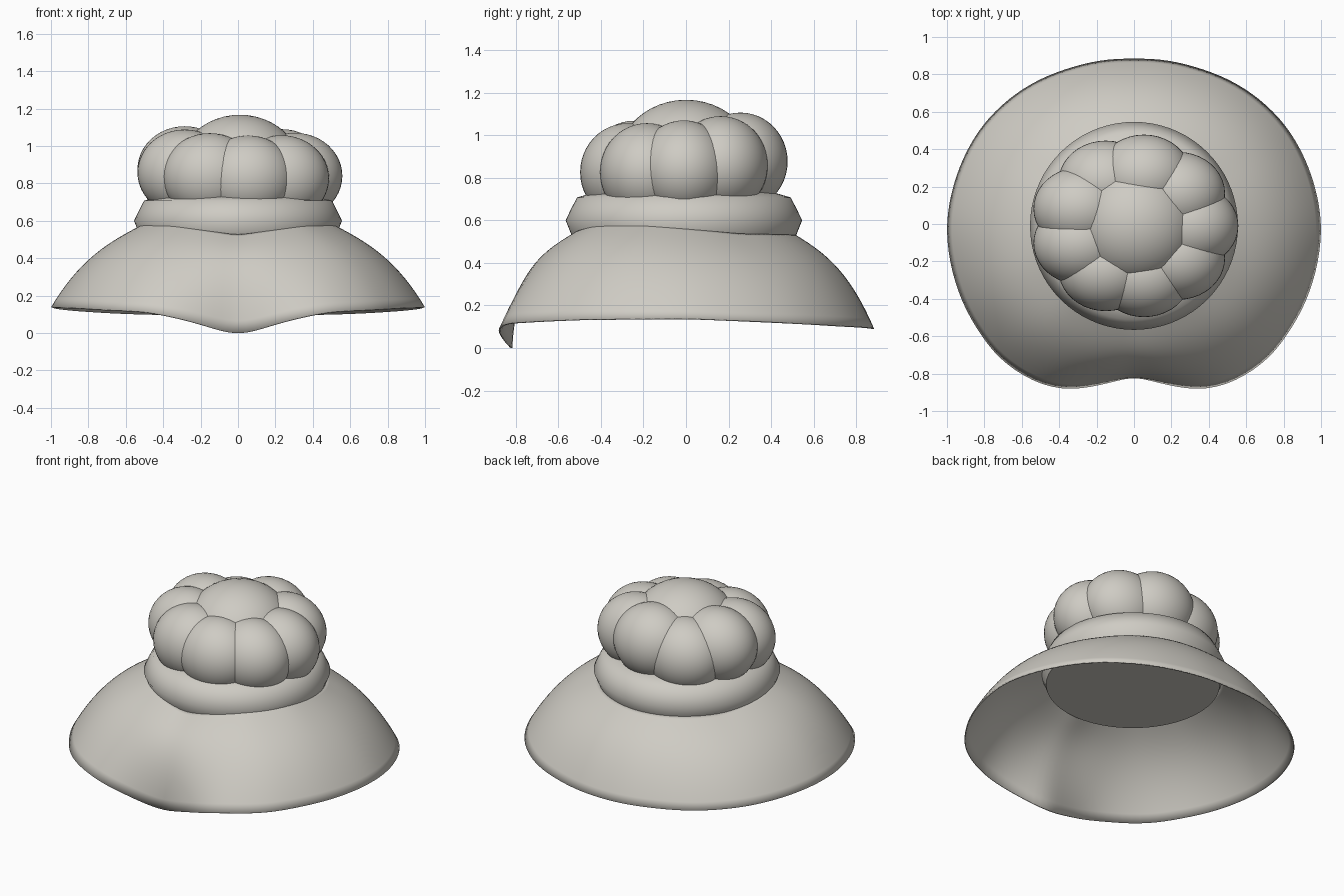
import bpy, bmesh, math

if "Cube" in bpy.data.objects:
    bpy.data.objects.remove(bpy.data.objects["Cube"])

felt = bpy.data.materials.new("warm grey felt")
felt.diffuse_color = (0.62, 0.60, 0.55, 1)
felt.use_nodes = True
felt.node_tree.nodes["Principled BSDF"].inputs["Base Color"].default_value = felt.diffuse_color


def make(name, bm, angle=35):
    bmesh.ops.recalc_face_normals(bm, faces=bm.faces[:])
    mesh = bpy.data.meshes.new(name)
    bm.to_mesh(mesh)
    bm.free()
    ob = bpy.data.objects.new(name, mesh)
    bpy.context.collection.objects.link(ob)
    mesh.materials.append(felt)
    bpy.ops.object.select_all(action='DESELECT')
    ob.select_set(True)
    bpy.context.view_layer.objects.active = ob
    bpy.ops.object.shade_smooth_by_angle(angle=math.radians(angle))
    return ob


def skin(bm, rings):
    for a, b in zip(rings, rings[1:]):
        n = len(a)
        for i in range(n):
            j = (i + 1) % n
            bm.faces.new((a[i], a[j], b[j], b[i]))


def lerp_table(table, x):
    for (x0, y0), (x1, y1) in zip(table, table[1:]):
        if x <= x1:
            return y0 + (y1 - y0) * (x - x0) / (x1 - x0)
    return table[-1][1]


N, STEPS = 120, 18
turn = [360 * i / N for i in range(N)]


def loop_values(table, passes=3):
    v = [lerp_table(table, min(a, 360 - a)) for a in turn]
    for _ in range(passes):
        v = [(v[i - 1] + 2 * v[i] + v[(i + 1) % N]) / 4 for i in range(N)]
    return v


# Drooping brim by angle away from the back: round base shape,
# then a pinched notch at the front that only bends the outer edge
base_r = loop_values([(0, .882), (22, .90), (40, .935), (57, .965), (77, .985), (90, 1.0),
                      (105, 1.003), (120, 1.008), (133, 1.005), (143, .98), (158, .93),
                      (180, .895)])
base_z = loop_values([(0, .09), (40, .105), (90, .14), (120, .135), (143, .12), (180, .10)])
edge_r = loop_values([(0, 0), (125, 0), (143, .025), (152, .033), (158, .024),
                      (167, -.03), (176, -.075), (180, -.08)])
edge_z = loop_values([(0, 0), (150, 0), (160, -.03), (168, -.065), (176, -.103), (180, -.106)])
inner_z = loop_values([(0, .532), (60, .54), (90, .568), (110, .585), (140, .582),
                       (160, .555), (180, .525)])
lin = loop_values([(0, .52), (90, .58), (120, .53), (180, .5)])
bm = bmesh.new()
rings = []
for s in range(STEPS + 1):
    t = s / STEPS
    ring = []
    for i in range(N):
        a = math.radians(turn[i])
        r = .525 + (base_r[i] - .525) * t + edge_r[i] * t ** 4
        drop = lin[i] * t + (1 - lin[i]) * t ** 3
        z = inner_z[i] + (base_z[i] - inner_z[i]) * drop + edge_z[i] * t ** 4
        ring.append(bm.verts.new((r * math.sin(a), r * math.cos(a) - .01 * (1 - t), z)))
    rings.append(ring)
skin(bm, rings)
brim = make("brim", bm, 60)
thick = brim.modifiers.new("thickness", 'SOLIDIFY')
thick.thickness = .008
thick.offset = -1

# Hat band, closed below and gently domed above
bm = bmesh.new()
rings = []
for r, z in ((.518, .50), (.53, .535), (.556, .60), (.53, .655), (.502, .708), (.42, .732)):
    rings.append([bm.verts.new((r * math.cos(2 * math.pi * i / 72),
                                r * math.sin(2 * math.pi * i / 72) - .01, z))
                  for i in range(72)])
skin(bm, rings)
bm.faces.new(rings[0])
bm.faces.new(rings[-1])
make("hat_band", bm, 65)


# Puffy crown: a ring of nine lobes, higher at the back, around a central dome
def puff(name, loc, size):
    bm = bmesh.new()
    bmesh.ops.create_uvsphere(bm, u_segments=40, v_segments=24, radius=1)
    bmesh.ops.scale(bm, vec=size, verts=bm.verts)
    bmesh.ops.translate(bm, vec=loc, verts=bm.verts)
    make(name, bm, 60)


for k in range(9):
    a = math.radians(40 * k)
    x, y = .001 + .304 * math.cos(a), -.01 + .27 * math.sin(a)
    sunk = .05 if k == 3 else 0     # one lobe sits lower
    puff(f"crown_lobe_{k + 1}", (x, y, .855 - .045 * x + .095 * y - sunk), (.253, .222, .23))
puff("crown_dome", (.01, 0, .863), (.335, .33, .304))
